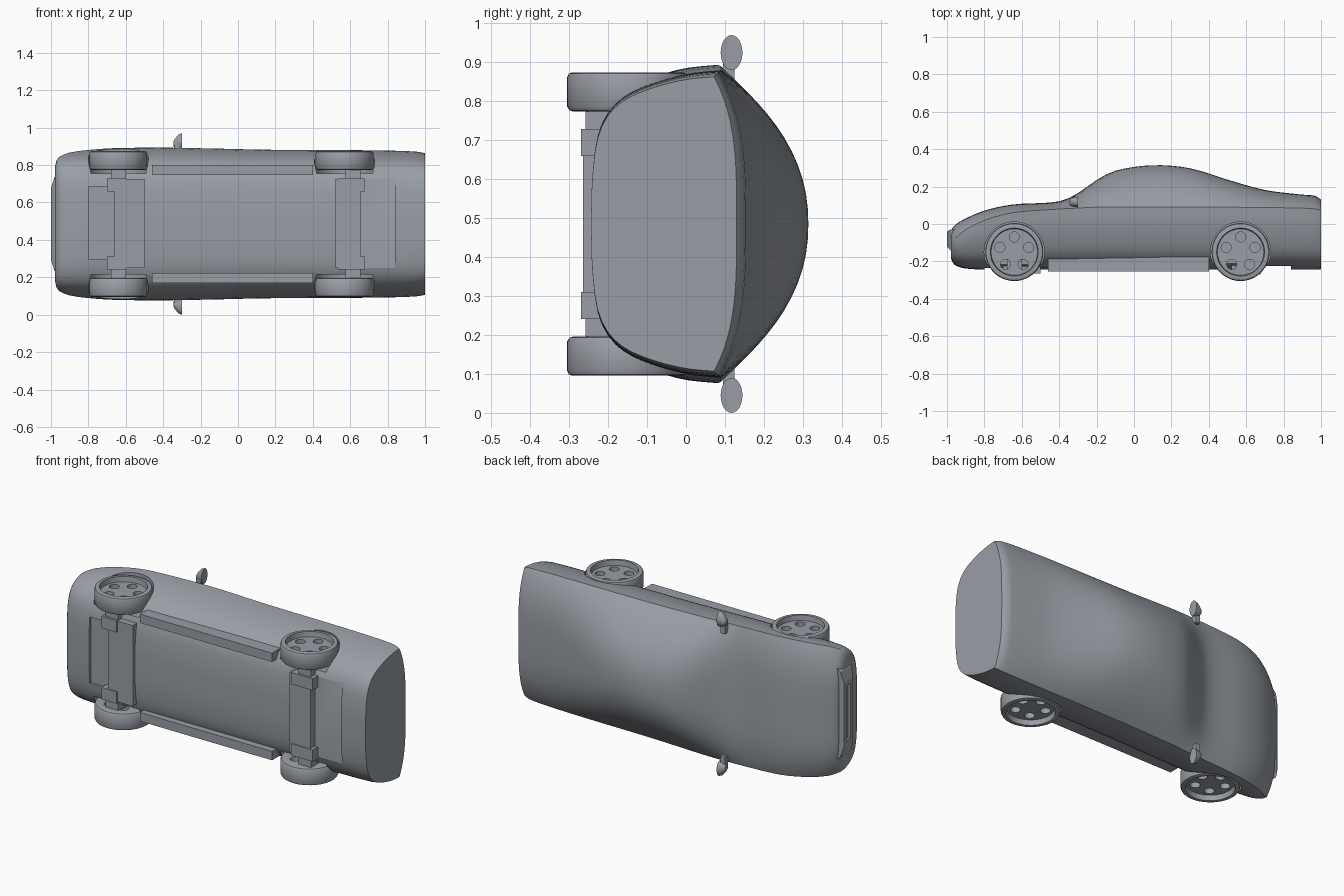
import bpy, bmesh, math
from mathutils import Matrix, Vector

if "Cube" in bpy.data.objects:
    bpy.data.objects.remove(bpy.data.objects["Cube"])

ZC = 0.485  # centre plane of the car, which lies on its side
grey = bpy.data.materials.new("grey_paint")
grey.diffuse_color = (0.32, 0.345, 0.38, 1)
grey.use_nodes = True
grey.node_tree.nodes["Principled BSDF"].inputs["Base Color"].default_value = grey.diffuse_color


def finish(bm, name, angle=None):
    bmesh.ops.recalc_face_normals(bm, faces=bm.faces)
    me = bpy.data.meshes.new(name)
    bm.to_mesh(me)
    bm.free()
    ob = bpy.data.objects.new(name, me)
    bpy.context.collection.objects.link(ob)
    me.materials.append(grey)
    if angle:
        smooth(ob, angle)
    return ob


def smooth(ob, angle):
    bpy.ops.object.select_all(action='DESELECT')
    ob.select_set(True)
    bpy.context.view_layer.objects.active = ob
    bpy.ops.object.shade_smooth_by_angle(angle=math.radians(angle))


def box(name, x, y, z):
    """Box from three (low, high) ranges."""
    bm = bmesh.new()
    bmesh.ops.create_cube(bm, size=1)
    for v in bm.verts:
        v.co = Vector([(r[0] + r[1]) / 2 + c * (r[1] - r[0]) for r, c in zip((x, y, z), v.co)])
    return finish(bm, name)


def cylinder(name, x, y, z, r, depth, seg):
    bm = bmesh.new()
    bmesh.ops.create_cone(bm, cap_ends=True, segments=seg, radius1=r, radius2=r,
                          depth=depth, matrix=Matrix.Translation((x, y, z)))
    return finish(bm, name)


def loft(name, rings, angle=None):
    """Skin closed rings of points and cap both ends."""
    bm = bmesh.new()
    vs = [[bm.verts.new(p) for p in ring] for ring in rings]
    n = len(vs[0])
    for a, b in zip(vs, vs[1:]):
        for i in range(n):
            bm.faces.new((a[i], a[(i + 1) % n], b[(i + 1) % n], b[i]))
    bm.faces.new(vs[0])
    bm.faces.new(vs[-1][::-1])
    return finish(bm, name, angle)


def cut(ob, cutters):
    for c in cutters:
        m = ob.modifiers.new("cut", 'BOOLEAN')
        m.operation, m.solver, m.object = 'DIFFERENCE', 'EXACT', c
        c.hide_render = True
        bpy.context.view_layer.objects.active = ob
        bpy.ops.object.modifier_apply(modifier=m.name)
    for c in cutters:
        bpy.data.objects.remove(c)


def curve(rows, x):
    """Smooth interpolation of table rows keyed by their first entry."""
    def slope(i, k):
        a, b = rows[max(i - 1, 0)], rows[min(i + 1, len(rows) - 1)]
        return (b[k] - a[k]) / (b[0] - a[0])
    i = max(j for j in range(len(rows) - 1) if rows[j][0] <= x + 1e-9)
    a, b = rows[i], rows[i + 1]
    h = b[0] - a[0]
    t = (x - a[0]) / h
    return [(2*t**3 - 3*t*t + 1) * a[k] + (t**3 - 2*t*t + t) * h * slope(i, k)
            + (3*t*t - 2*t**3) * b[k] + (t**3 - t*t) * h * slope(i + 1, k)
            for k in range(1, len(a))]


# Body stations: x, roof height, shoulder height, half width, floor height
stations = [
    (-0.978, -0.04, -0.10, 0.305, -0.185), (-0.97, -0.02, -0.09, 0.34, -0.205),
    (-0.95, 0.0, -0.07, 0.362, -0.224), (-0.9, 0.03, -0.03, 0.382, -0.238),
    (-0.8, 0.072, 0.02, 0.396, -0.243), (-0.65, 0.104, 0.06, 0.406, -0.243),
    (-0.4, 0.121, 0.08, 0.408, -0.243), (-0.3, 0.165, 0.085, 0.407, -0.243),
    (-0.2, 0.235, 0.09, 0.405, -0.243), (-0.1, 0.285, 0.09, 0.403, -0.243),
    (0.1, 0.314, 0.09, 0.398, -0.243), (0.3, 0.298, 0.09, 0.396, -0.243),
    (0.5, 0.237, 0.09, 0.395, -0.243), (0.7, 0.182, 0.088, 0.394, -0.243),
    (0.9, 0.157, 0.085, 0.390, -0.243), (0.97, 0.150, 0.08, 0.385, -0.243),
    (1.0, 0.130, 0.072, 0.378, -0.243)]
# Lower side profile: parameter, drop fraction, width fraction
lower = [(0, 0, 1), (1, 0.2, 0.985), (2, 0.4, 0.95), (3, 0.6, 0.895), (4, 0.75, 0.83),
         (5, 0.87, 0.73), (6, 0.95, 0.58), (7, 0.985, 0.38), (8, 1, 0.18), (9, 1, 0)]


def section(x):
    top, sh, w, bot = curve(stations, x)
    p = 2.2 + max(0, 0.314 - top) * 7
    half = []
    for i in range(17):                       # roof arc, centre to shoulder
        u = math.sin(i / 16 * math.pi / 2)
        half.append((sh + (top - sh) * (1 - u ** p), w * u))
    for i in range(1, 19):                    # side and floor
        d, f = curve(lower, i / 2)
        half.append((sh - (sh - bot) * d, w * f))
    half[-1] = (half[-1][0], 0)
    return ([(x, y, ZC + z) for y, z in half]
            + [(x, y, ZC - z) for y, z in half[-2:0:-1]])


xs = [-0.978, -0.974, -0.97, -0.96, -0.95, -0.925] + [-0.9 + 0.05 * i for i in range(38)]
xs += [0.97, 0.985, 1.0]
body = loft("body", [section(x) for x in xs])

# Wheel arches and floor recesses
axles = (-0.64, 0.57)
WY = -0.15
cutters = [cylinder("arch_cutter", x, WY, ZC + s * 0.47, 0.161, 0.4, 48)
           for x in axles for s in (-1, 1)]
cutters += [box("recess_cutter", (-0.8, -0.6), (-0.4, -0.222), (0.295, 0.685)),
            box("recess_cutter", (0.6, 0.84), (-0.4, -0.222), (0.25, 0.725))]
cut(body, cutters)
smooth(body, 35)

# Wheels: turned profile (radius, depth) with five holes through the disc
tyre = [(0.05, 0), (0.140, 0), (0.149, 0.003), (0.155, 0.012), (0.155, 0.088), (0.151, 0.097),
        (0.143, 0.1), (0.128, 0.1), (0.124, 0.07), (0.05, 0.07)]
for x, end in zip(axles, ("front", "rear")):
    for s, side in ((1, "right"), (-1, "left")):
        wheel = loft(f"{end}_{side}_wheel", [
            [(x + r * math.cos(a), WY + r * math.sin(a), ZC + s * (0.289 + d))
             for a in (i * math.tau / 48 for i in range(48))] for r, d in tyre])
        holes = []
        for k in range(5):
            a = math.pi / 2 + k * math.tau / 5
            holes.append(cylinder("hole_cutter", x + 0.081 * math.cos(a),
                                  WY + 0.081 * math.sin(a), ZC + s * 0.33, 0.027, 0.2, 20))
        cut(wheel, holes)
        smooth(wheel, 35)

# Axle housings with raised end blocks, and short stubs to the wheels
for end, x0, x1, b0, b1 in (("front", -0.66, -0.5, -0.7, -0.6), ("rear", 0.52, 0.655, 0.535, 0.675)):
    box(f"{end}_axle_housing", (x0, x1), (-0.264, -0.17), (0.25, 0.725))
    for s, side in ((1, "right"), (-1, "left")):
        z = sorted((ZC + s * 0.175, ZC + s * 0.244))
        box(f"{end}_{side}_axle_block", (b0, b1), (-0.27, -0.18), z)
        z = sorted((ZC + s * 0.23, ZC + s * 0.295))
        xm = (b0 + b1) / 2
        box(f"{end}_{side}_axle_stub", (xm - 0.03, xm + 0.05), (-0.258, -0.16), z)

for s, side in ((1, "right"), (-1, "left")):
    # Side sills
    box(f"{side}_sill", (-0.46, 0.4), (-0.255, -0.17), sorted((ZC + s * 0.263, ZC + s * 0.315)))

    # Door mirror: flat oval back, tapering forwards, on a short stalk
    rings = []
    for x, cz, ry, rz in ((-0.345, 0.427, 0.015, 0.014), (-0.338, 0.43, 0.021, 0.024),
                          (-0.318, 0.438, 0.026, 0.040), (-0.3, 0.440, 0.028, 0.045)):
        rings.append([(x, 0.117 + ry * math.cos(a), ZC + s * (cz + rz * math.sin(a)))
                      for a in (i * math.tau / 24 for i in range(24))])
    loft(f"{side}_mirror", rings, 40)
    box(f"{side}_mirror_stalk", (-0.34, -0.312), (0.095, 0.125),
        sorted((ZC + s * 0.36, ZC + s * 0.425)))

# Nose grille: tapered bar with a long slot
rings = []
for x, y0, y1, h in ((-0.96, -0.15, -0.03, 0.27), (-0.982, -0.14, -0.03, 0.25),
                     (-1.0, -0.12, -0.04, 0.19)):
    rings.append([(x, y, z) for y, z in ((y0, ZC - h), (y1, ZC - h), (y1, ZC + h), (y0, ZC + h))])
grille = loft("nose_grille", rings)
cut(grille, [box("slot_cutter", (-1.1, -0.985), (-0.1, -0.065), (ZC - 0.16, ZC + 0.16))])
